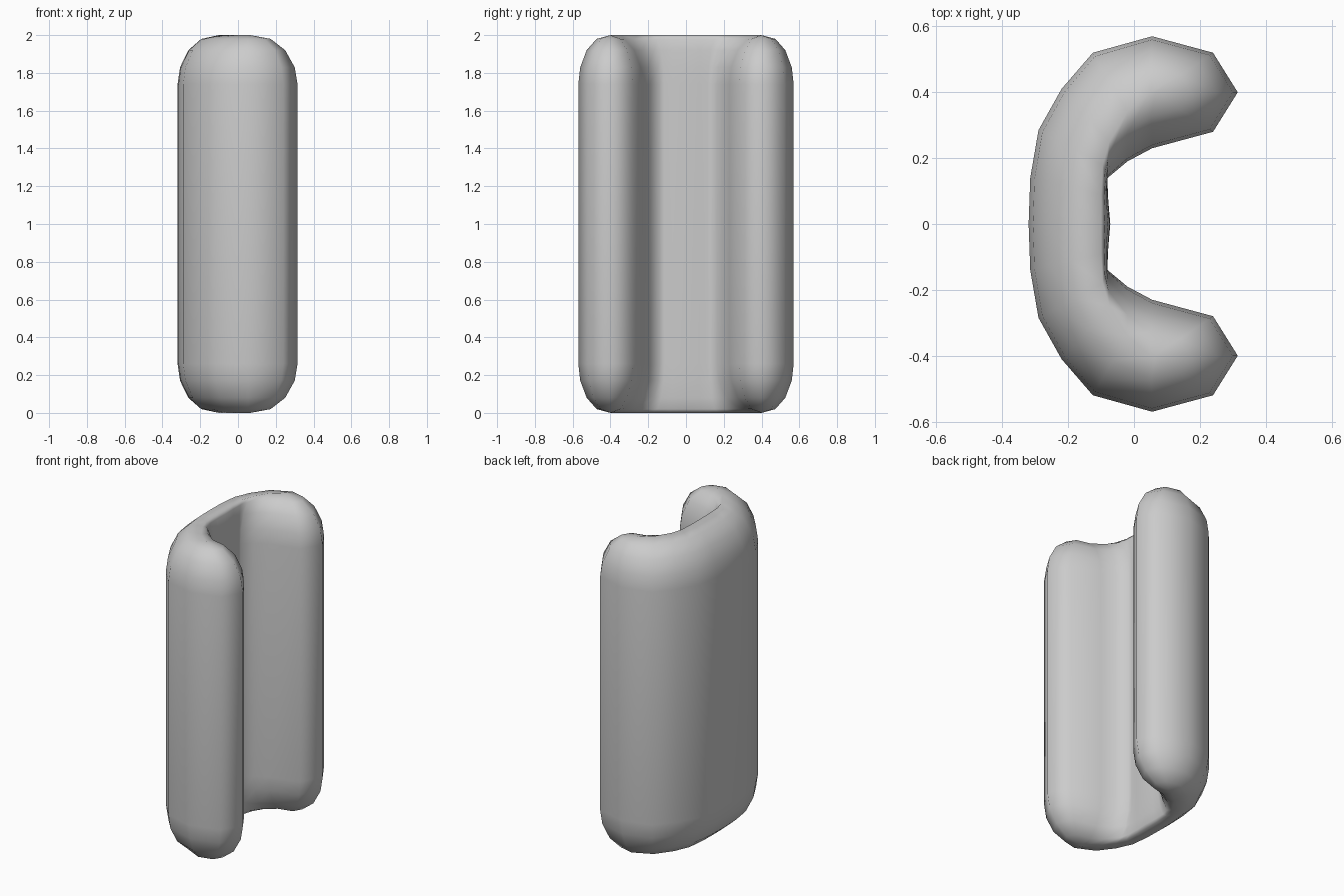
import bpy, bmesh

if "Cube" in bpy.data.objects:
    bpy.data.objects.remove(bpy.data.objects["Cube"])

# Half plan of the channel: (outline x, y, ridge x, y), from back middle round the tip to inner middle
half = [
    (-0.32, 0.0, -0.10, 0.0),
    (-0.315, 0.14, -0.10, 0.09),
    (-0.29, 0.285, -0.095, 0.18),
    (-0.22, 0.41, -0.075, 0.25),
    (-0.125, 0.52, -0.02, 0.34),
    (0.055, 0.57, 0.05, 0.40),
    (0.24, 0.52, 0.065, 0.40),
    (0.315, 0.40, 0.065, 0.40),
    (0.24, 0.28, 0.065, 0.40),
    (0.055, 0.23, 0.05, 0.40),
    (-0.02, 0.19, -0.02, 0.34),
    (-0.08, 0.14, -0.075, 0.25),
    (-0.08, 0.115, -0.095, 0.18),
    (-0.078, 0.07, -0.10, 0.09),
    (-0.072, 0.0, -0.10, 0.0),
]
mirrored = [(a, -b, c, -d) for a, b, c, d in half[1:-1]][::-1]
loop = half + mirrored
n = len(loop)

# Rounded end profile: (spread from the ridge, height)
cap = [(0.0, 2.0), (0.43, 1.98), (0.74, 1.92), (0.94, 1.83), (1.0, 1.74)]
levels = cap + [(s, 2.0 - z) for s, z in reversed(cap)]

bm = bmesh.new()
rings = []
for s, z in levels:
    rings.append([bm.verts.new((c + (a - c) * s, d + (b - d) * s, z))
                  for a, b, c, d in loop])

# Walls and both rounded ends, closing along the ridge
for top, low in zip(rings, rings[1:]):
    for i in range(n):
        j = (i + 1) % n
        bm.faces.new((top[i], low[i], low[j], top[j]))
bmesh.ops.remove_doubles(bm, verts=bm.verts[:], dist=0.0005)
bmesh.ops.recalc_face_normals(bm, faces=bm.faces[:])
for f in bm.faces:
    f.smooth = True

mesh = bpy.data.meshes.new("curved_channel")
bm.to_mesh(mesh)
bm.free()
channel = bpy.data.objects.new("curved_channel", mesh)
bpy.context.collection.objects.link(channel)
